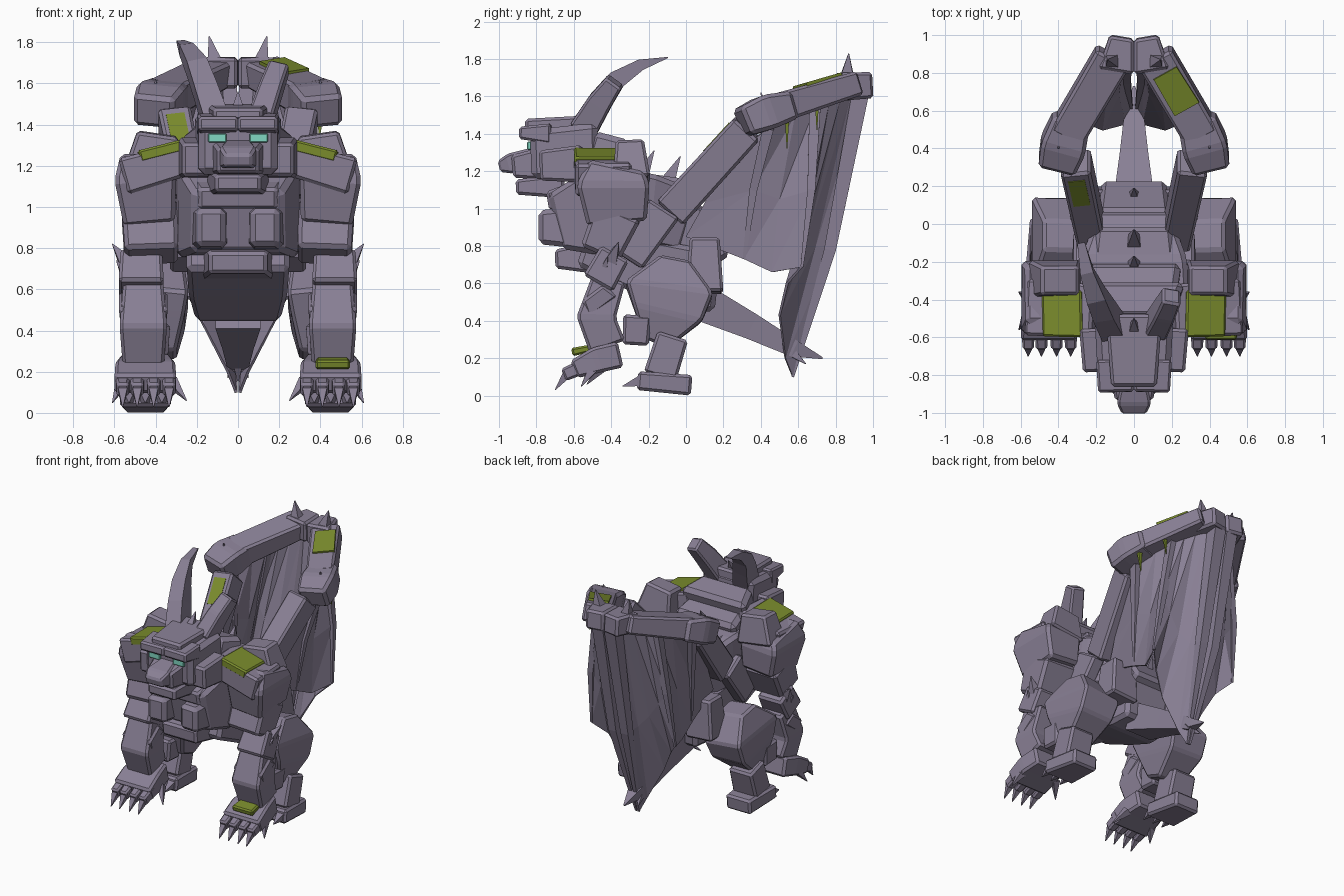
import bpy, bmesh
from mathutils import Vector


def material(name, rgb):
    m = bpy.data.materials.new(name)
    m.diffuse_color = (*rgb, 1)
    return m


STONE = material("grey_violet_stone", (0.25, 0.215, 0.30))
MOSS = material("green_moss", (0.195, 0.262, 0.026))
TEAL = material("teal_eye", (0.22, 0.68, 0.54))


def finish(bm, name, mat):
    bmesh.ops.recalc_face_normals(bm, faces=bm.faces)
    me = bpy.data.meshes.new(name)
    bm.to_mesh(me)
    bm.free()
    me.materials.append(mat)
    ob = bpy.data.objects.new(name, me)
    bpy.context.collection.objects.link(ob)
    return ob


def block(name, secs, bevel=0.015, mat=STONE):
    """Chiselled block lofted through sections (x, y, z, width, depth)."""
    bm = bmesh.new()
    pts = [Vector(s[:3]) for s in secs]
    rings = []
    for i, s in enumerate(secs):
        t = (pts[min(i + 1, len(pts) - 1)] - pts[max(i - 1, 0)]).normalized()
        ref = Vector((0, 1, 0)) if abs(t.x) > 0.8 else Vector((1, 0, 0))
        side = (ref - t * ref.dot(t)).normalized()
        deep = t.cross(side)
        rings.append([bm.verts.new(pts[i] + side * a * s[3] / 2 + deep * b * s[4] / 2)
                      for a, b in ((-1, -1), (1, -1), (1, 1), (-1, 1))])
    for r, q in zip(rings, rings[1:]):
        for k in range(4):
            bm.faces.new((r[k], r[(k + 1) % 4], q[(k + 1) % 4], q[k]))
    bm.faces.new(rings[0])
    bm.faces.new(rings[-1])
    if bevel:
        bmesh.ops.recalc_face_normals(bm, faces=bm.faces)
        bmesh.ops.bevel(bm, geom=list(bm.edges), offset=bevel, segments=1,
                        affect='EDGES', clamp_overlap=True)
    return finish(bm, name, mat)


def pair(name, secs, bevel=0.015, mat=STONE):
    for s, tag in ((1, "right"), (-1, "left")):
        block(f"{name}_{tag}", [(s * p[0], *p[1:]) for p in secs], bevel, mat)


def spike(name, a, b, w, both=False):
    (pair if both else block)(name, [(*a, w, w), (*b, 0.004, 0.004)], 0)


# Head
block("skull", [(0, -0.83, 1.29, .38, .26), (0, -0.47, 1.30, .42, .32)], .03)
block("crown", [(0, -0.86, 1.45, .24, .06), (0, -0.48, 1.45, .3, .1)])
pair("brow", [(0.095, -0.89, 1.405, .19, .065), (0.1, -0.72, 1.40, .2, .11)], .012)
block("upper_lip", [(0, -0.93, 1.225, .2, .12), (0, -0.78, 1.24, .26, .17)])
block("nose", [(0, -1.0, 1.225, .13, .06), (0, -0.94, 1.24, .18, .11), (0, -0.8, 1.28, .12, .1)], .012)
block("jaw", [(0, -0.91, 1.115, .22, .08), (0, -0.65, 1.12, .3, .13)])
pair("cheek", [(0.2, -0.78, 1.23, .14, .16), (0.21, -0.55, 1.24, .16, .2)])
pair("eye", [(0.1, -0.85, 1.336, .09, .044), (0.1, -0.80, 1.336, .09, .044)], .005, TEAL)
block("neck", [(0, -0.6, 1.22, .4, .3), (0, -0.25, 1.1, .5, .3)], .03)
block("mane", [(0, -0.52, 1.33, .4, .18), (0, -0.33, 1.27, .54, .2)], .03)
horn = [(.11, -.55, 1.42, .12, .15), (.16, -.46, 1.57, .11, .13), (.2, -.38, 1.68, .1, .1)]
block("broken_horn", horn, .012)
block("whole_horn", [(-p[0], *p[1:]) for p in horn] +
      [(-.25, -.25, 1.765, .07, .06), (-.28, -.1, 1.807, .04, .006)], 0)
spike("crown_spike", (0, -.55, 1.48), (0, -.5, 1.56), .05)

# Torso
block("chest", [(0, -.7, .93, .44, .3), (0, -.5, .98, .6, .46), (0, -.2, 1.0, .56, .38), (0, .02, .93, .38, .34)], .025)
block("collar", [(0, -.74, 1.04, .38, .1), (0, -.5, 1.08, .5, .2)])
pair("pectoral", [(.13, -.785, .9, .14, .18), (.14, -.6, .9, .18, .22)], .025)
block("lower_chest", [(0, -.7, .73, .28, .1), (0, -.48, .74, .36, .18)])
block("belly", [(0, -.55, .8, .5, .22), (0, -.25, .7, .48, .3), (0, 0, .62, .42, .36), (0, .17, .6, .38, .3)], .025)
block("back_slab", [(0, -.3, 1.1, .46, .2), (0, -.02, 1.08, .4, .16)], .025)
block("rump", [(0, -.05, .95, .38, .3), (0, .13, .68, .34, .26)], .025)
pair("hip", [(.22, .1, .84, .2, .16), (.24, .1, .55, .22, .2)])
pair("flank", [(.27, -.12, 1.0, .1, .2), (.28, -.3, .72, .1, .16)])
for y, z in ((-.24, 1.19), (-.1, 1.16), (.12, .84)):
    spike("spine_spike", (0, y, z - .02), (0, y + .07, z + .12), .08)
block("tail", [(0, .08, .5, .22, .2), (0, .35, .37, .15, .14), (0, .58, .25, .1, .09), (0, .73, .2, .01, .01)], 0)
spike("tail_barb", (0, .55, .25), (0, .59, .15), .05)

# Shoulders and front legs
pair("shoulder", [(.43, -.37, .93, .25, .32), (.45, -.39, 1.14, .3, .39), (.45, -.37, 1.23, .24, .3)], .02)
pair("shoulder_slope", [(.2, -.46, 1.25, .28, .16), (.55, -.44, 1.15, .3, .18)])
pair("shoulder_hump", [(.42, -.29, 1.15, .28, .2), (.39, -.3, 1.355, .2, .15)])
pair("shoulder_moss", [(.27, -.475, 1.298, .25, .06), (.48, -.48, 1.245, .23, .06)], .01, MOSS)
pair("upper_arm", [(.43, -.36, .99, .27, .26), (.42, -.46, .76, .26, .22)], .02)
pair("elbow", [(.47, -.38, .76, .2, .17), (.47, -.47, .60, .22, .18)])
pair("forearm", [(.46, -.41, .63, .19, .18), (.46, -.48, .42, .23, .21), (.46, -.42, .26, .2, .2)])
pair("wrist_band", [(.46, -.5, .55, .24, .14), (.46, -.44, .47, .22, .2)])
spike("elbow_spike", (.54, -.4, .72), (.61, -.36, .82), .07, True)
spike("forearm_spike", (.53, -.45, .64), (.59, -.42, .74), .06, True)
pair("front_paw", [(.45, -.35, .22, .24, .14), (.45, -.48, .19, .29, .14), (.45, -.6, .14, .3, .1)])
block("paw_moss", [(.46, -.61, .232, .17, .045), (.46, -.47, .262, .15, .035)], .01, MOSS)
for x in (.335, .41, .49, .56):
    pair("front_toe", [(x, -.54, .16, .07, .08), (x, -.655, .11, .06, .07)], .012)
    spike("front_claw", (x, -.64, .11), (x, -.70, .03), .045, True)
spike("thumb_claw", (.32, -.45, .15), (.25, -.53, .06), .05, True)
spike("outer_claw", (.57, -.5, .14), (.61, -.56, .05), .05, True)

# Hind legs
pair("thigh", [(.4, -.16, .28, .2, .14), (.4, -.1, .44, .28, .38), (.39, -.09, .57, .3, .47), (.37, -.06, .725, .22, .16)], .015)
pair("knee", [(.43, -.27, .27, .18, .14), (.43, -.26, .43, .2, .15)])
pair("shank", [(.45, -.07, .32, .19, .17), (.45, -.14, .1, .2, .18)])
pair("hind_foot", [(.45, .03, .055, .2, .11), (.45, -.26, .08, .25, .1)])
for x in (.37, .45, .53):
    spike("hind_claw", (x, -.24, .08), (x, -.34, .05), .06, True)

# Wing bones
pair("wing_upper_arm", [(.22, -.08, .98, .15, .19), (.31, .33, 1.43, .16, .18)])
pair("wing_elbow", [(.41, .3, 1.46, .2, .16), (.375, .42, 1.51, .24, .19), (.33, .56, 1.55, .2, .15)], .02)
pair("wing_forearm", [(.36, .47, 1.53, .19, .16), (.11, .89, 1.66, .2, .13)])
pair("wing_wrist", [(.095, .81, 1.65, .19, .15), (.065, .99, 1.66, .13, .14)])
spike("wrist_spike", (.11, .86, 1.69), (.14, .87, 1.83), .08, True)
spike("elbow_stud", (.4, .42, 1.56), (.4, .4, 1.62), .03, True)
block("forearm_moss", [(.28, .61, 1.652, .15, .024), (.165, .8, 1.707, .14, .024)], 0, MOSS)
block("arm_moss", [(-.275, .11, 1.3, .09, .04), (-.305, .24, 1.442, .09, .04)], 0, MOSS)
for y, z in ((.54, 1.38), (.7, 1.48)):
    block("moss_drip", [(.48 - (y - .4) * .55, y, z + .08, .03, .02), (.47 - (y - .4) * .55, y, z - .06, .004, .004)], 0, MOSS)

# Wing membrane: ribs of top, middle and bottom points; fingers run on some ribs
ribs = [((.05, .93, 1.6), (.05, .77, .78), (.01, .57, .1)),
        ((.09, .87, 1.58), (.085, .69, .8), (.05, .53, .2)),
        ((.14, .82, 1.58), (.15, .65, .88), (.17, .5, .43)),
        ((.19, .76, 1.56), (.24, .66, 1.0), (.26, .54, .6)),
        ((.24, .69, 1.55), (.31, .67, 1.1), (.345, .62, .69)),
        ((.29, .58, 1.5), (.27, .5, 1.05), (.28, .46, .66)),
        ((.35, .44, 1.43), (.29, .36, 1.1), (.26, .31, .73)),
        ((.28, .2, 1.25), (.25, .1, 1.03), (.22, 0, .85))]
for s, tag in ((1, "right"), (-1, "left")):
    bm = bmesh.new()
    grid = [[bm.verts.new((s * x, y, z)) for x, y, z in r] for r in ribs]
    for a, b in zip(grid, grid[1:]):
        for k in (0, 1):
            bm.faces.new((a[k], b[k], b[k + 1]))
            bm.faces.new((a[k], b[k + 1], a[k + 1]))
    mod = finish(bm, f"wing_membrane_{tag}", STONE).modifiers.new("thickness", 'SOLIDIFY')
    mod.thickness = 0.014
    mod.offset = 0
for i, w in ((0, .09), (4, .06), (6, .06)):
    a, b, c = ribs[i]
    pair("wing_finger", [(*a, w, w), (*b, w * .7, w * .7), (*c, .015, .015)], 0)
spike("wing_tip_claw", (.03, .58, .22), (.05, .64, .17), .04, True)
